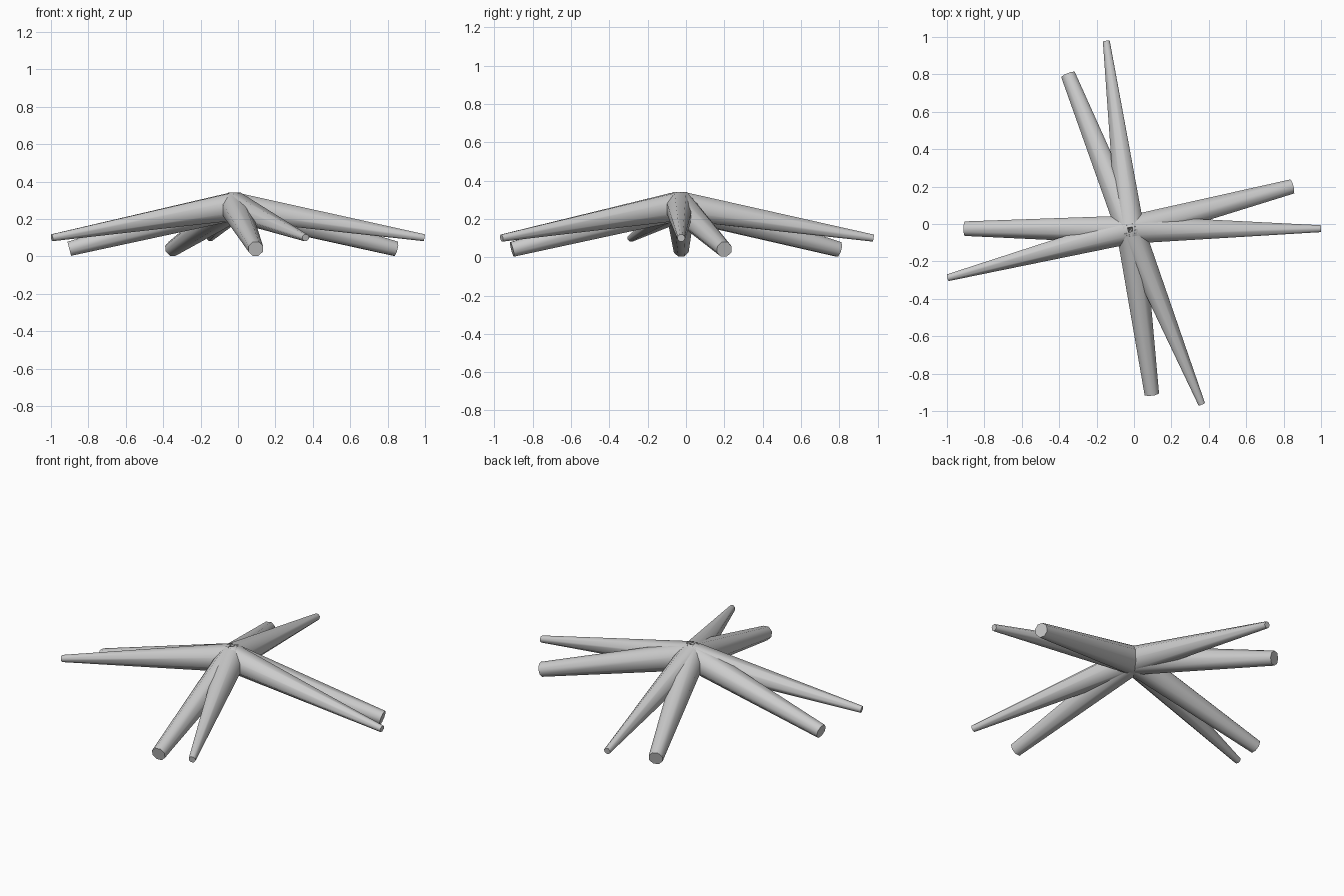
import bpy, bmesh, math
from mathutils import Vector, Matrix

if "Cube" in bpy.data.objects:
    bpy.data.objects.remove(bpy.data.objects["Cube"])

HUB = Vector((-0.02, -0.03, 0.268))
SIDES = 8


def limb(name, tip, base_radius, tip_radius):
    """Tapered octagonal limb running from the hub to its tip, flat side up."""
    axis = Vector(tip) - HUB
    forward = axis.normalized()
    side = Vector((0, 0, 1)).cross(forward).normalized()
    up = forward.cross(side)
    frame = Matrix((side, up, forward)).transposed().to_4x4()
    bm = bmesh.new()
    bmesh.ops.create_cone(
        bm, cap_ends=True, segments=SIDES, radius1=base_radius,
        radius2=tip_radius, depth=axis.length,
        matrix=Matrix.Translation(HUB + axis / 2) @ frame
        @ Matrix.Rotation(math.pi / SIDES, 4, 'Z'))
    mesh = bpy.data.meshes.new(name)
    bm.to_mesh(mesh)
    bm.free()
    obj = bpy.data.objects.new(name, mesh)
    bpy.context.collection.objects.link(obj)
    bpy.ops.object.select_all(action='DESELECT')
    obj.select_set(True)
    bpy.context.view_layer.objects.active = obj
    bpy.ops.object.shade_smooth_by_angle(angle=math.radians(50))


# Slender upper limbs
for i, (x, y) in enumerate([(0.997, -0.025), (-0.148, 0.977),
                            (-0.995, -0.287), (0.362, -0.963)]):
    limb(f"slender_limb_{i + 1}", (x, y, 0.1), 0.081, 0.02)

# Thick lower limbs
for i, (x, y) in enumerate([(0.843, 0.2), (-0.352, 0.797),
                            (-0.902, -0.025), (0.095, -0.908)]):
    limb(f"thick_limb_{i + 1}", (x, y, 0.041), 0.081, 0.042)
